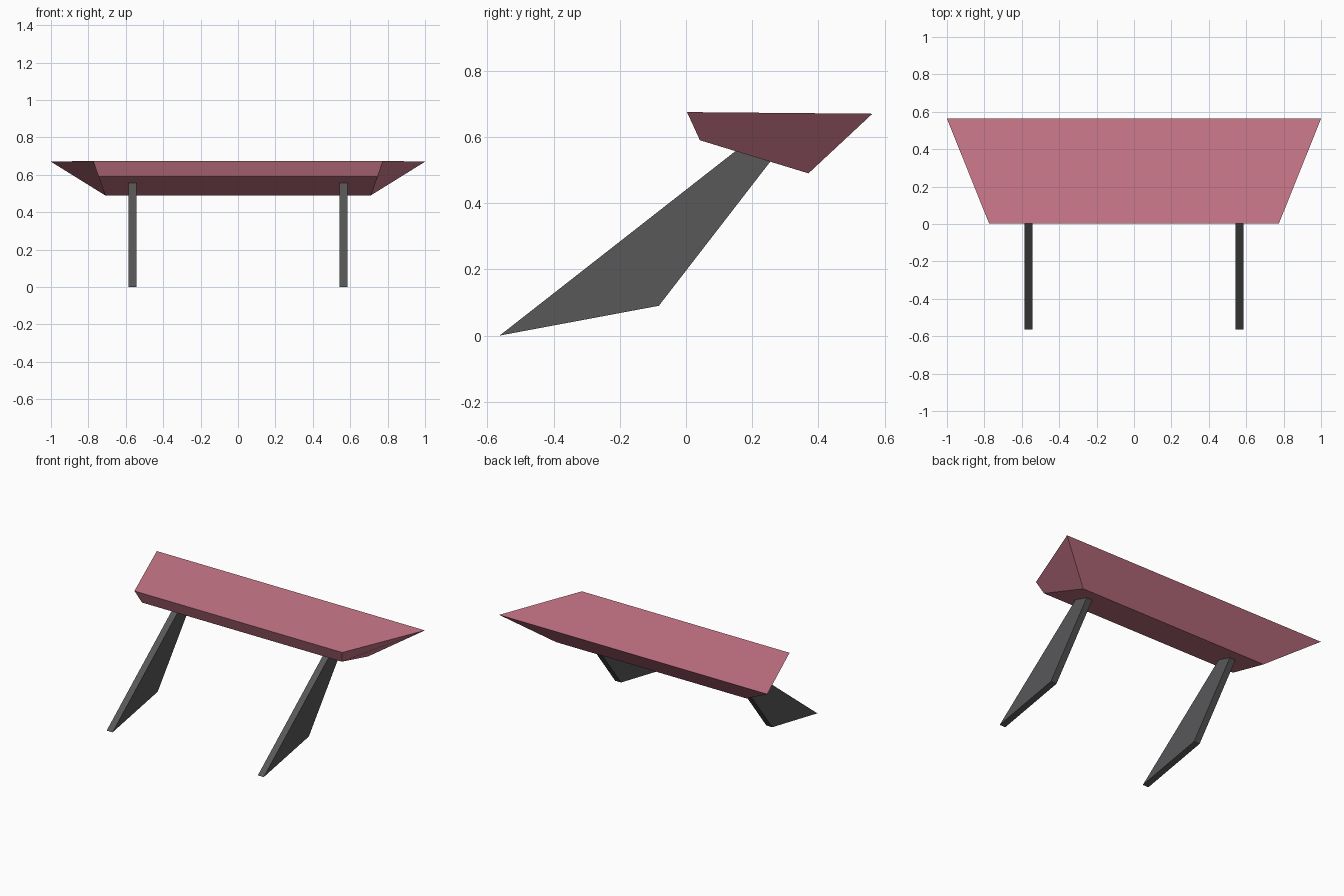
import bpy, math

if "Cube" in bpy.data.objects:
    bpy.data.objects.remove(bpy.data.objects["Cube"])

def material(name, rgb):
    m = bpy.data.materials.new(name)
    m.diffuse_color = (*rgb, 1)
    m.use_nodes = True
    m.node_tree.nodes["Principled BSDF"].inputs["Base Color"].default_value = m.diffuse_color
    return m

def prism(name, profile, mat):
    """Closed solid from (y, z, x_left, x_right) profile points."""
    n = len(profile)
    verts = [(xl, y, z) for y, z, xl, xr in profile] + [(xr, y, z) for y, z, xl, xr in profile]
    faces = [tuple(range(n)), tuple(range(2 * n - 1, n - 1, -1))]
    faces += [(i, i + n, (i + 1) % n + n, (i + 1) % n) for i in range(n)]
    me = bpy.data.meshes.new(name)
    me.from_pydata(verts, [], faces)
    me.materials.append(mat)
    ob = bpy.data.objects.new(name, me)
    bpy.context.collection.objects.link(ob)
    bpy.ops.object.select_all(action='DESELECT')
    ob.select_set(True)
    bpy.context.view_layer.objects.active = ob
    bpy.ops.object.mode_set(mode='EDIT')
    bpy.ops.mesh.select_all(action='SELECT')
    bpy.ops.mesh.normals_make_consistent(inside=False)
    bpy.ops.object.mode_set(mode='OBJECT')
    bpy.ops.object.shade_smooth_by_angle(angle=math.radians(30))
    return ob

pink = material("dusty pink", (0.62, 0.195, 0.265))
gray = material("dark gray", (0.098, 0.098, 0.102))

# Wing blade: wide flared top, narrower underside
blade = [(0.003, 0.675, 0.775), (0.563, 0.67, 1.0), (0.37, 0.49, 0.71), (0.042, 0.59, 0.745)]
prism("wing_blade", [(y, z, -x, x) for y, z, x in blade], pink)

# Two slanted struts running up into the blade underside
strut = [(-0.563, 0.0), (-0.082, 0.09), (0.262, 0.535), (0.162, 0.567)]
for side, name in ((-1, "left_strut"), (1, "right_strut")):
    prism(name, [(y, z, side * 0.564 - 0.022, side * 0.564 + 0.022) for y, z in strut], gray)
